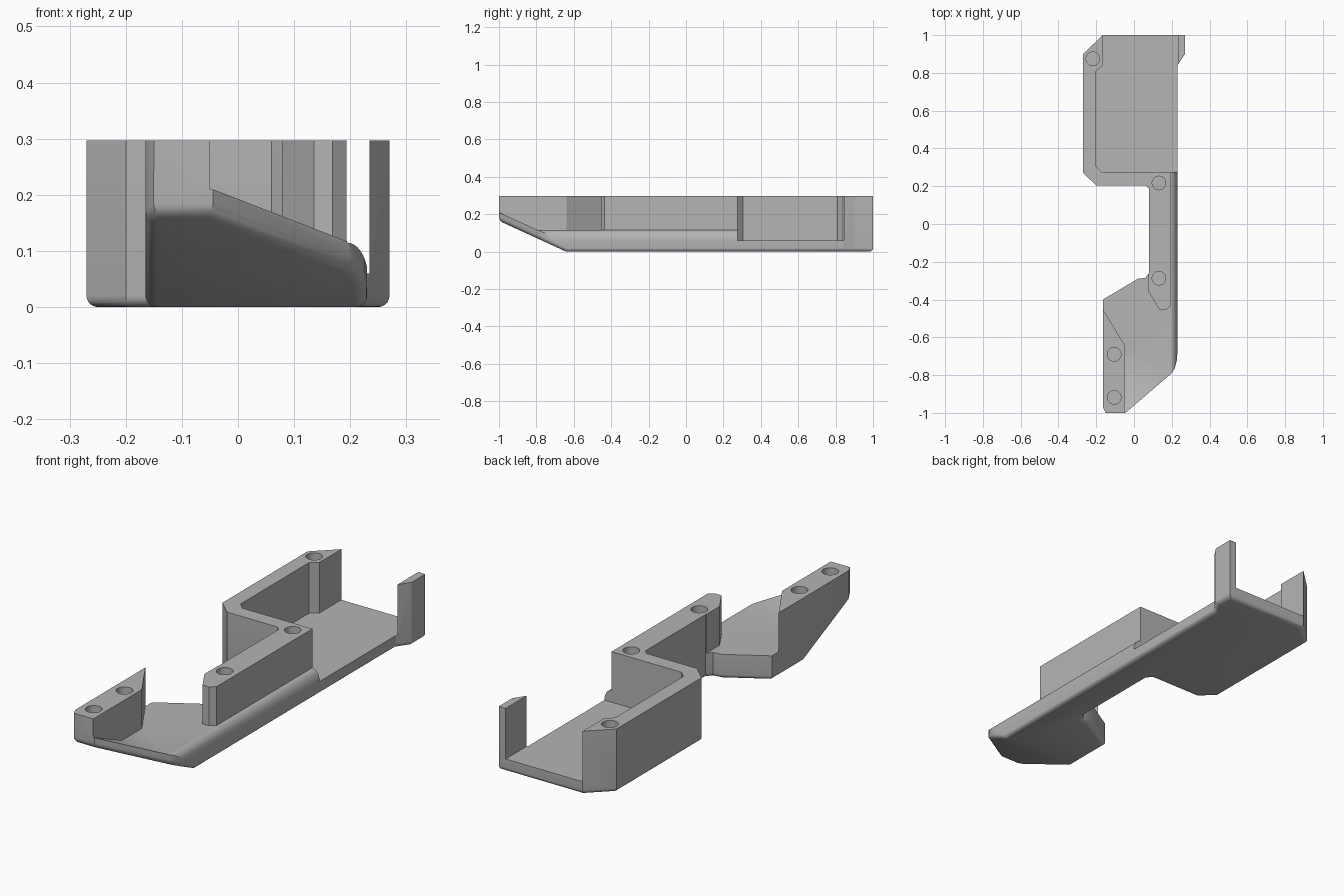
import bpy, bmesh, math
from mathutils import Vector

cube = bpy.data.objects.get("Cube")
if cube:
    bpy.data.objects.remove(cube, do_unlink=True)

grey = bpy.data.materials.new("plain_grey")
grey.use_nodes = True
colour = (0.46, 0.46, 0.46, 1)
grey.diffuse_color = colour
grey.node_tree.nodes["Principled BSDF"].inputs["Base Color"].default_value = colour

HEIGHT = 0.297


def prism(name, points, offset, slope=None, bevel=0):
    """Sweep a closed polygon along offset, optionally trim below a slope and round the underside."""
    bm = bmesh.new()
    face = bm.faces.new([bm.verts.new(p) for p in points])
    swept = bmesh.ops.extrude_face_region(bm, geom=[face])["geom"]
    bmesh.ops.translate(bm, vec=Vector(offset),
                        verts=[v for v in swept if isinstance(v, bmesh.types.BMVert)])
    bmesh.ops.recalc_face_normals(bm, faces=bm.faces)
    if slope:
        point, normal = slope
        cut = bmesh.ops.bisect_plane(bm, geom=bm.verts[:] + bm.edges[:] + bm.faces[:], dist=1e-5,
                                     plane_co=point, plane_no=Vector(normal).normalized(),
                                     clear_inner=True)["geom_cut"]
        bmesh.ops.edgeloop_fill(bm, edges=[e for e in cut if isinstance(e, bmesh.types.BMEdge)
                                           and e.is_boundary])
        bmesh.ops.recalc_face_normals(bm, faces=bm.faces)
    if bevel:
        bm.normal_update()
        rim = [e for e in bm.edges if len(e.link_faces) == 2
               and sum(f.normal.z < -0.3 for f in e.link_faces) == 1]
        bmesh.ops.bevel(bm, geom=rim, offset=bevel, segments=5, profile=0.5,
                        affect='EDGES', clamp_overlap=False)
    mesh = bpy.data.meshes.new(name)
    bm.to_mesh(mesh)
    bm.free()
    obj = bpy.data.objects.new(name, mesh)
    bpy.context.collection.objects.link(obj)
    return obj


def plan(points, z):
    return [(x, y, z) for x, y in points]


def carve(target, cutter):
    cutter.hide_render = True
    mod = target.modifiers.new(cutter.name, 'BOOLEAN')
    mod.operation, mod.solver, mod.object = 'DIFFERENCE', 'EXACT', cutter
    bpy.context.view_layer.objects.active = target
    bpy.ops.object.modifier_apply(modifier=mod.name)
    bpy.data.objects.remove(cutter, do_unlink=True)


# Full-height bracket body with a sloped nose underside and rounded lower rim
outline = [(-0.27, 0.9), (-0.165, 1), (0.27, 1), (0.27, 0.9), (0.23, 0.84),
           (0.23, -0.68), (0.226, -0.725), (0.216, -0.765), (0.2, -0.79),
           (-0.045, -1), (-0.15, -1), (-0.165, -0.97), (-0.165, -0.4),
           (0.02, -0.29), (0.06, -0.285), (0.08, -0.26), (0.08, 0.185),
           (0.06, 0.205), (-0.2, 0.205), (-0.27, 0.27)]
body = prism("bracket_body", plan(outline, 0), (0, 0, HEIGHT),
             slope=((0, -0.64, 0), (0, 0.165, 0.36)), bevel=0.02)

# Rear tray recess, leaving the side wall and corner post
rear = [(-0.2, 0.305), (-0.17, 0.275), (0.3, 0.275), (0.3, 0.8), (0.234, 0.8),
        (0.234, 1.1), (-0.165, 1.1), (-0.165, 0.84), (-0.2, 0.81)]
carve(body, prism("rear_recess", plan(rear, 0.06), (0, 0, 0.4)))

# Front tray recess with ramped floor, leaving the nose block and middle wall
front = [(-0.05, -1.1), (-0.05, -0.64), (-0.257, -0.298), (-0.257, -0.2), (0.078, -0.2),
         (0.078, -0.36), (0.135, -0.455), (0.168, -0.455), (0.193, -0.435),
         (0.193, 0.28), (0.3, 0.28), (0.3, -1.1)]
carve(body, prism("front_recess", plan(front, 0.115), (0, 0, 0.4),
                  slope=((0, -1, 0.21), (0, 0.095, 0.21))))

# Rounded shoulder along the long outer edge
arc = [math.radians(a) for a in range(0, 91, 10)]
shoulder = [(0.194 + 0.038 * math.sin(a), -0.85, 0.05 + 0.065 * math.cos(a)) for a in arc]
shoulder += [(0.3, -0.85, 0.05), (0.3, -0.85, 0.13), (0.194, -0.85, 0.13)]
carve(body, prism("shoulder_round", shoulder, (0, 1.128, 0)))

# Screw holes
for x, y, bottom in [(-0.218, 0.875, 0.15), (0.132, 0.217, 0.15), (0.132, -0.287, 0.15),
                     (-0.105, -0.69, 0.18), (-0.105, -0.918, 0.2)]:
    ring = [(x + 0.036 * math.cos(k * math.tau / 32), y + 0.036 * math.sin(k * math.tau / 32))
            for k in range(32)]
    carve(body, prism("screw_hole", plan(ring, bottom), (0, 0, 0.3)))

# Finish
body.data.materials.clear()
body.data.materials.append(grey)
for poly in body.data.polygons:
    poly.material_index = 0
bpy.ops.object.select_all(action='DESELECT')
body.select_set(True)
bpy.context.view_layer.objects.active = body
bpy.ops.object.shade_smooth_by_angle(angle=math.radians(30))
